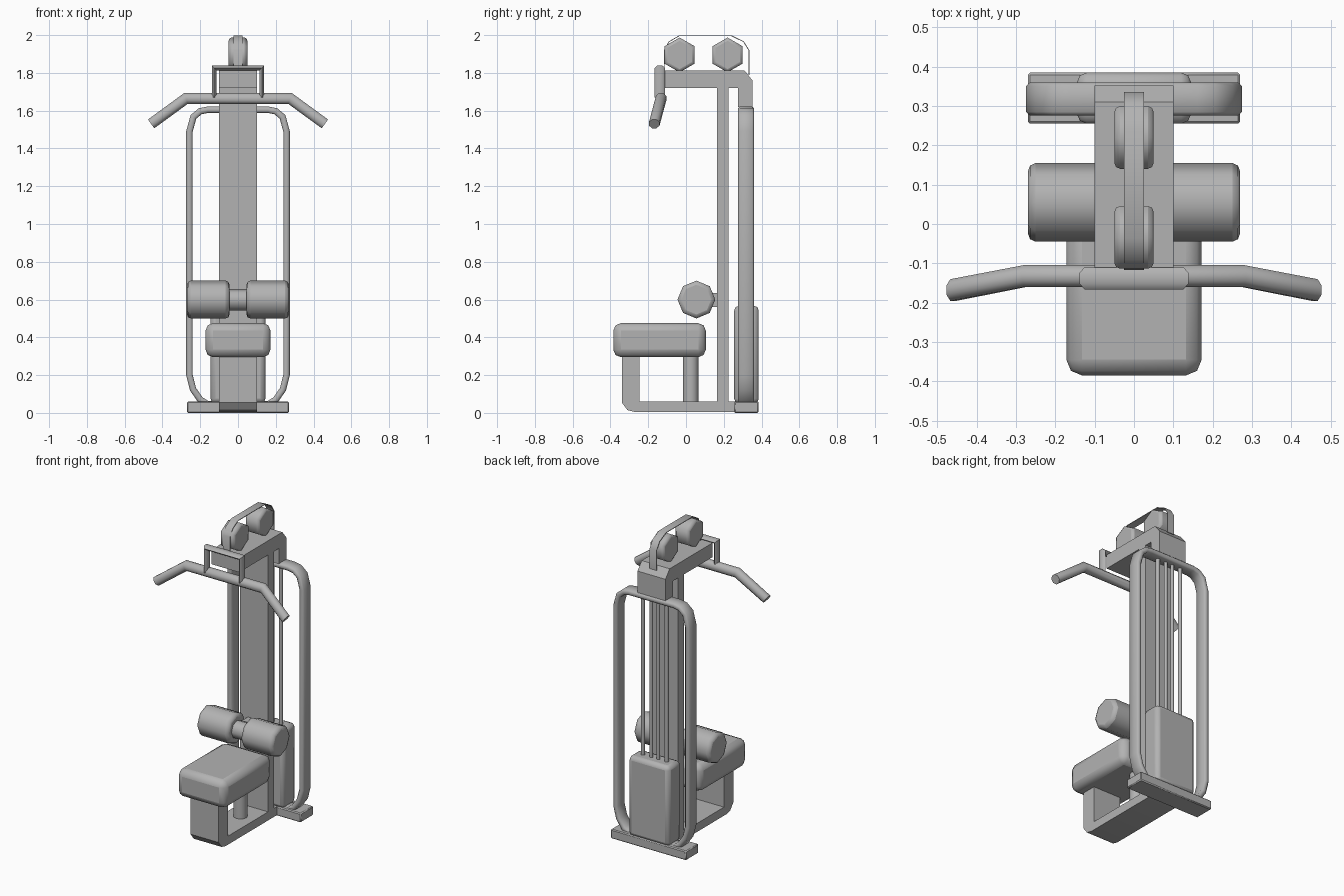
import bpy, bmesh, math
from mathutils import Vector

old = bpy.data.objects.get("Cube")
if old:
    bpy.data.objects.remove(old, do_unlink=True)

grey = bpy.data.materials.new("machine grey")
grey.use_nodes = True
grey.diffuse_color = (0.45, 0.45, 0.45, 1)
grey.node_tree.nodes["Principled BSDF"].inputs["Base Color"].default_value = (0.45, 0.45, 0.45, 1)


def finish(name, bm, bevel=0, segments=2, angle=35):
    """Turn a bmesh into a named, bevelled, shaded object."""
    bmesh.ops.recalc_face_normals(bm, faces=bm.faces[:])
    mesh = bpy.data.meshes.new(name)
    bm.to_mesh(mesh)
    bm.free()
    mesh.materials.append(grey)
    ob = bpy.data.objects.new(name, mesh)
    bpy.context.collection.objects.link(ob)
    if bevel:
        mod = ob.modifiers.new("soft edges", "BEVEL")
        mod.width, mod.segments = bevel, segments
        mod.limit_method = "ANGLE"
        mod.angle_limit = math.radians(50)
    bpy.ops.object.select_all(action="DESELECT")
    ob.select_set(True)
    bpy.context.view_layer.objects.active = ob
    bpy.ops.object.shade_smooth_by_angle(angle=math.radians(angle))
    return ob


def box(name, x, y, z, bevel=0, segments=2):
    bm = bmesh.new()
    bmesh.ops.create_cube(bm, size=1)
    for v in bm.verts:
        v.co = [lo + (c + 0.5) * (hi - lo) for c, (lo, hi) in zip(v.co, (x, y, z))]
    return finish(name, bm, bevel, segments)


def side_prism(name, outline, half):
    """Extrude a (y, z) outline across x."""
    bm = bmesh.new()
    face = bm.faces.new([bm.verts.new((-half, y, z)) for y, z in outline])
    new = bmesh.ops.extrude_face_region(bm, geom=[face])["geom"]
    bmesh.ops.translate(bm, vec=(2 * half, 0, 0),
                        verts=[g for g in new if isinstance(g, bmesh.types.BMVert)])
    return finish(name, bm)


def sweep(name, path, section, up, closed=False):
    """Carry a cross-section (across, up) along a path with mitred corners."""
    bm = bmesh.new()
    pts = [Vector(p) for p in path]
    up, n, rings = Vector(up), len(path), []
    for i, p in enumerate(pts):
        before = p - pts[i - 1] if closed or i else pts[1] - p
        after = pts[(i + 1) % n] - p if closed or i < n - 1 else before
        before, after = before.normalized(), after.normalized()
        side = up.cross(before + after).normalized()
        mitre = 1 / math.sqrt(max(0.3, (1 + before.dot(after)) / 2))
        rings.append([bm.verts.new(p + side * a * mitre + up * b) for a, b in section])
    m = len(section)
    for i in range(n if closed else n - 1):
        a, b = rings[i], rings[(i + 1) % n]
        for j in range(m):
            bm.faces.new((a[j], a[(j + 1) % m], b[(j + 1) % m], b[j]))
    if not closed:
        bm.faces.new(rings[0])
        bm.faces.new(rings[-1])
    return finish(name, bm, angle=50)


def oval(ra, rb, sides, turn=0.0):
    return [(ra * math.cos(math.tau * (i + turn) / sides),
             rb * math.sin(math.tau * (i + turn) / sides)) for i in range(sides)]


def drum(name, x, y, z, radius, sides, bevel=0, turn=0.0):
    """Cylinder lying along x, with a corner at the top."""
    bm = bmesh.new()
    ring = oval(radius, radius, sides, turn)
    ends = [[bm.verts.new((e, y + b, z + a)) for a, b in ring] for e in x]
    for end in ends:
        bm.faces.new(end)
    for j in range(sides):
        k = (j + 1) % sides
        bm.faces.new((ends[0][j], ends[0][k], ends[1][k], ends[1][j]))
    ob = finish(name, bm, angle=62)
    if bevel:
        mod = ob.modifiers.new("rounded rim", "BEVEL")
        mod.width, mod.segments = bevel, 2
        mod.limit_method = "ANGLE"
        mod.angle_limit = math.radians(75)
    return ob


def post(name, x, y, z, radius, sides):
    return sweep(name, [(x, y, z[0]), (x, y, z[1])], oval(radius, radius, sides), (0, 1, 0))


# Base and column
side_prism("base_frame", [(-0.34, 0.3), (-0.34, 0.055), (-0.31, 0.015), (-0.27, 0.005),
                          (0.3, 0.005), (0.3, 0.06), (-0.245, 0.06), (-0.245, 0.3)], 0.1)
box("rear_foot", (-0.27, 0.27), (0.255, 0.385), (0, 0.06), 0.006, 1)
box("main_column", (-0.1, 0.1), (0.165, 0.225), (0.03, 1.75))
side_prism("top_beam", [(-0.13, 1.72), (0.275, 1.72), (0.275, 1.62), (0.352, 1.62),
                        (0.352, 1.76), (0.31, 1.812), (-0.13, 1.812)], 0.1)

# Seat and its rear support
box("seat", (-0.172, 0.172), (-0.385, 0.105), (0.295, 0.475), 0.04, 2)
post("seat_post", 0, 0.025, (0.05, 0.32), 0.042, 12)

# Thigh rollers
for label, s in (("left", 1), ("right", -1)):
    drum(label + "_roller", sorted((s * 0.045, s * 0.27)), 0.055, 0.6, 0.1, 8, 0.02)
drum("roller_axle", (-0.06, 0.06), 0.055, 0.598, 0.057, 8)
box("roller_arm", (-0.045, 0.045), (0.055, 0.17), (0.56, 0.635))

# Rear tube loop, built from one half and mirrored
half_loop = [(0.16, 1.605), (0.2, 1.597), (0.236, 1.567), (0.257, 1.49),
             (0.257, 0.2), (0.238, 0.125), (0.2, 0.07), (0.16, 0.045)]
loop = [(x, 0.318, z) for x, z in half_loop] + [(-x, 0.318, z) for x, z in reversed(half_loop)]
tube = [(-0.017, -0.033), (-0.008, -0.042), (0.008, -0.042), (0.017, -0.033),
        (0.017, 0.033), (0.008, 0.042), (-0.008, 0.042), (-0.017, 0.033)]
sweep("rear_loop", loop, tube, (0, 1, 0), closed=True)

# Weight stack with guide rods and cables
box("weight_cover", (-0.145, 0.145), (0.255, 0.385), (0.05, 0.567), 0.025, 2)
for s in (-1, 1):
    post("guide_rod", s * 0.085, 0.318, (0.5, 1.64), 0.013, 8)
    post("lift_cable", s * 0.025, 0.318, (0.5, 1.64), 0.011, 8)

# Pulleys and the flat belt running over them
for label, y in (("front", -0.034), ("rear", 0.22)):
    drum(label + "_pulley", (-0.05, 0.05), y, 1.895, 0.092, 6, 0.015)
belt = [(-0.115, 1.81), (-0.115, 1.92), (-0.09, 1.965), (-0.035, 1.997), (0.24, 1.997),
        (0.305, 1.965), (0.333, 1.92), (0.333, 1.79)]
strip = [(-0.002, -0.025), (0.002, -0.025), (0.002, 0.025), (-0.002, 0.025)]
sweep("belt", [(0, y, z) for y, z in belt], strip, (1, 0, 0))

# Pull bar and the bracket it hangs from
bracket = [(-0.126, 1.67), (-0.126, 1.826), (0.126, 1.826), (0.126, 1.67)]
sweep("bar_bracket", [(x, -0.138, z) for x, z in bracket], oval(0.014, 0.028, 6, 0.5), (0, 1, 0))
bar = [(-0.46, -0.168, 1.53), (-0.275, -0.132, 1.665), (0.275, -0.132, 1.665), (0.46, -0.168, 1.53)]
sweep("pull_bar", bar, oval(0.031, 0.03, 8, 0.5), (0, 1, 0))
